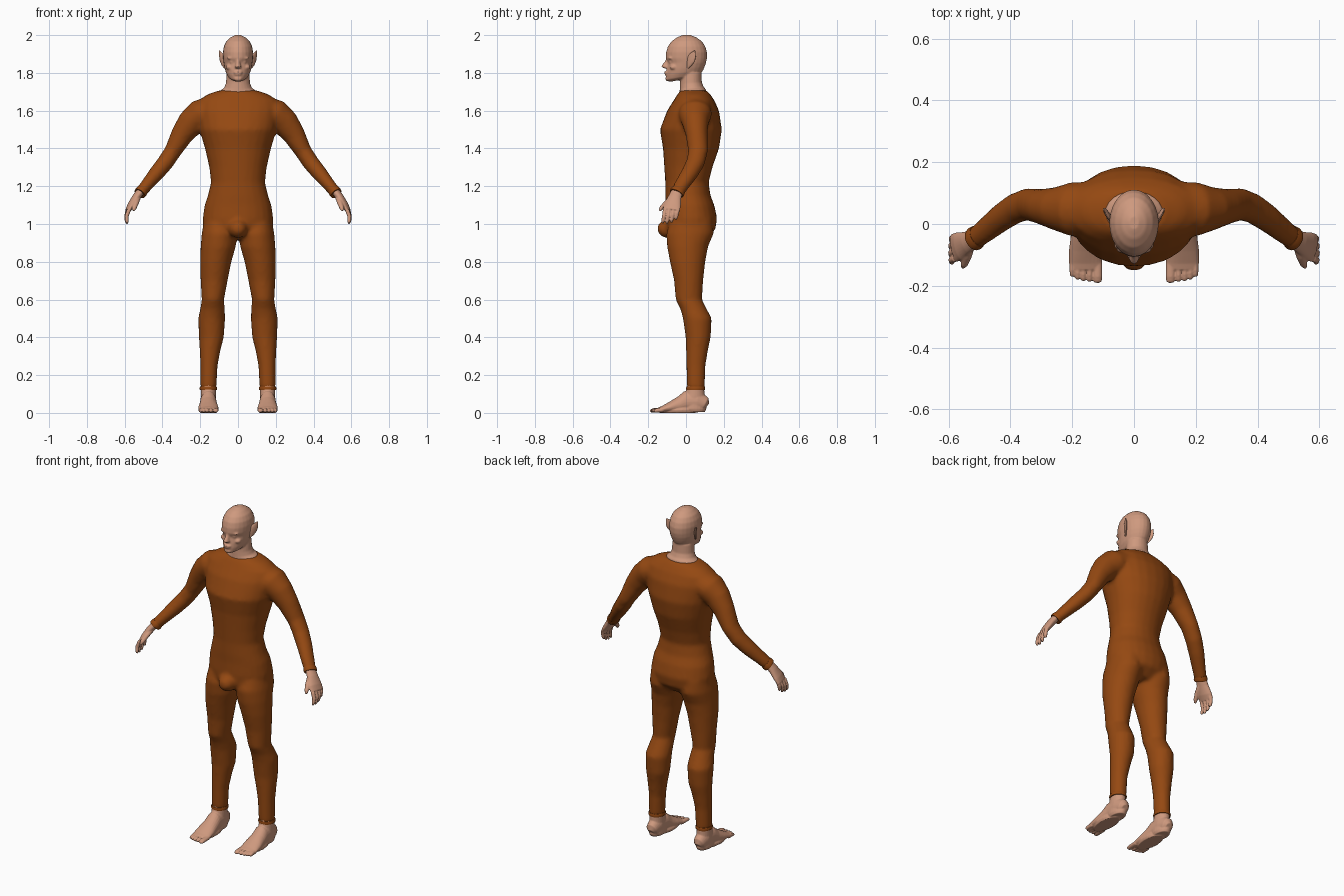
import bpy, bmesh, math
from mathutils import Vector as V

N = 24


def material(name, rgb):
    m = bpy.data.materials.new(name)
    m.diffuse_color = (*rgb, 1)
    return m


cloth = material("brown cloth", (0.30, 0.066, 0.006))
skin = material("skin", (0.62, 0.32, 0.21))


def spow(v, e):
    return math.copysign(abs(v) ** e, v)


def level(xc, w, yf, yb, zf, zb=None, p=2.0):
    """Near-horizontal oval ring; zf / zb are its front and back heights."""
    zb = zf if zb is None else zb
    out = []
    for i in range(N):
        a = math.tau * i / N
        u, v = spow(math.cos(a), 2 / p), spow(math.sin(a), 2 / p)
        out.append(V((xc + w * u, (yf + yb) / 2 + (yb - yf) / 2 * v,
                      zf + (zb - zf) * (v + 1) / 2)))
    return out


def tube(path, wide):
    """Rings square to a path of (x, y, z, thickness, width)."""
    pts, rings = [V(q[:3]) for q in path], []
    for k, q in enumerate(path):
        t = (pts[min(k + 1, len(pts) - 1)] - pts[max(k - 1, 0)]).normalized()
        n = t.cross(V(wide)).normalized()
        w = n.cross(t)
        rings.append([pts[k] + n * q[3] * math.cos(math.tau * i / N)
                      + w * q[4] * math.sin(math.tau * i / N) for i in range(N)])
    return rings


def blob(c, r):
    return [level(c[0], r[0] * math.sin(a), c[1] - r[1] * math.sin(a), c[1] + r[1] * math.sin(a),
                  c[2] + r[2] * math.cos(a)) for a in [math.pi * (k + .3) / 8.6 for k in range(9)]]


def flip(rings):
    return [[V((-p.x, p.y, p.z)) for p in r] for r in rings]


def build(name, parts, mat, voxel=0, smooth=2, mirror=False):
    """Loft every part, fuse them into one skin and mirror if wanted."""
    bm = bmesh.new()
    for rings in parts:
        vs = [[bm.verts.new(p) for p in r] for r in rings]
        for a, b in zip(vs, vs[1:]):
            for i in range(N):
                bm.faces.new((a[i], a[(i + 1) % N], b[(i + 1) % N], b[i]))
        bm.faces.new(vs[0])
        bm.faces.new(vs[-1])
    bmesh.ops.recalc_face_normals(bm, faces=bm.faces)
    for f in bm.faces:
        f.smooth = len(f.verts) == 4
    me = bpy.data.meshes.new(name)
    bm.to_mesh(me)
    bm.free()
    me.materials.append(mat)
    ob = bpy.data.objects.new(name, me)
    bpy.context.collection.objects.link(ob)
    if voxel:
        m = ob.modifiers.new("fuse", 'REMESH')
        m.mode, m.voxel_size, m.use_smooth_shade = 'VOXEL', voxel, True
        m = ob.modifiers.new("soften", 'SMOOTH')
        m.factor, m.iterations = 0.5, smooth
    if mirror:
        m = ob.modifiers.new("mirror", 'MIRROR')
        m.use_mirror_merge = False
    return ob


# Suit: torso (z, half width, front, back), legs, arms, groin
torso = [level(0, w, f, b, z, p=2.1) for z, w, f, b in [
    (.92, .12, -.06, .10), (.97, .185, -.105, .155), (1.03, .187, -.11, .165),
    (1.1, .177, -.108, .15), (1.15, .16, -.11, .13), (1.22, .143, -.11, .12),
    (1.3, .152, -.115, .14), (1.4, .175, -.122, .175), (1.5, .205, -.138, .19),
    (1.6, .22, -.10, .175), (1.655, .21, -.065, .15), (1.687, .16, -.045, .128),
    (1.707, .1, -.03, .11)]]
leg = [level((i + o) / 2, (o - i) / 2, f, b, z) for z, i, o, f, b in [
    (1.02, .02, .18, -.08, .14), (.95, .005, .192, -.105, .147), (.88, .012, .198, -.10, .117),
    (.8, .035, .201, -.085, .102), (.7, .055, .198, -.063, .091), (.6, .074, .192, -.055, .085),
    (.55, .07, .2, -.03, .11), (.5, .068, .211, -.016, .136), (.4, .075, .207, -.002, .131),
    (.33, .093, .203, 0, .116), (.25, .108, .199, .002, .103), (.13, .114, .199, .004, .099)]]
arm = tube([(.13, .05, 1.61, .07, .085), (.2, .048, 1.58, .08, .088), (.25, .05, 1.535, .073, .07),
            (.295, .056, 1.475, .06, .058), (.345, .064, 1.385, .045, .052),
            (.385, .05, 1.325, .044, .049), (.43, .02, 1.27, .041, .045),
            (.48, -.02, 1.21, .034, .04), (.515, -.047, 1.168, .03, .036)], (0, 1, 0))
groin = blob((0, -.095, .975), (.05, .058, .05))
build("suit", [torso, leg, flip(leg), arm, flip(arm), groin], cloth, .012, 3)

# Cuffs at ankles and wrists
ankle_cuff = [level(.157, r, .051 - r - .004, .051 + r + .004, z)
              for z, r in [(.122, .045), (.13, .047), (.14, .044)]]
wrist_cuff = tube([(.505, -.039, 1.18, .031, .037), (.514, -.046, 1.169, .034, .04),
                   (.52, -.051, 1.161, .032, .038)], (0, 1, 0))
build("cuffs", [ankle_cuff, wrist_cuff], cloth, mirror=True)

# Head: skull, neck and facial features
skull = [level(0, w, f, b, zf, zb) for zf, zb, w, f, b in [
    (1.752, 1.775, .028, -.085, .02), (1.763, 1.79, .05, -.106, .07),
    (1.79, 1.812, .064, -.107, .09), (1.82, 1.83, .071, -.103, .098),
    (1.853, 1.853, .076, -.096, .106), (1.878, 1.878, .079, -.107, .111),
    (1.91, 1.91, .08, -.105, .111), (1.94, 1.94, .075, -.096, .102),
    (1.967, 1.967, .062, -.077, .085), (1.988, 1.988, .04, -.048, .055),
    (2.0, 2.0, .016, -.018, .025)]]
neck = [level(0, w, f, b, zf, zb) for zf, zb, w, f, b in [
    (1.67, 1.69, .09, -.035, .105), (1.70, 1.712, .095, -.034, .106), (1.715, 1.725, .074, -.033, .094),
    (1.74, 1.75, .064, -.032, .084), (1.80, 1.80, .06, -.03, .082)]]
nose = [level(0, w, f, -.08, z) for z, w, f in [
    (1.88, .008, -.103), (1.86, .01, -.112), (1.842, .014, -.127),
    (1.833, .018, -.132), (1.824, .015, -.116)]]
face = [blob((0, -.101, 1.803), (.025, .015, .007)), blob((0, -.1, 1.792), (.022, .014, .006)),
        blob((0, -.098, 1.769), (.022, .011, .013))]
for s in (1, -1):
    face += [blob((.031 * s, -.078, 1.857), (.014, .013, .009)),
             blob((.033 * s, -.082, 1.878), (.025, .014, .007)),
             blob((.045 * s, -.066, 1.83), (.02, .02, .015))]
build("head", [skull, neck, nose] + face, skin, .005, 3)

# Pointed ears
ear = tube([(.07, .01, 1.826, .005, .005), (.078, .018, 1.848, .007, .017),
            (.083, .027, 1.873, .008, .025), (.09, .037, 1.895, .007, .019),
            (.098, .046, 1.917, .002, .003)], (.5, .85, 0))
build("ears", [ear], skin, mirror=True)

# Hands: palm, four fingers, thumb
across = V((0, .97, .2))
hand = [tube([(.505, -.038, 1.19, .02, .029), (.518, -.048, 1.17, .021, .031),
              (.54, -.06, 1.14, .021, .036), (.565, -.072, 1.10, .019, .046),
              (.582, -.078, 1.073, .013, .046)], across)]
for t, size in [(-.036, .92), (-.012, 1.02), (.012, 1), (.035, .85)]:
    base = V((.578, -.077, 1.08)) + across * t
    path = []
    for dx, dy, dz, r in [(0, 0, 0, .011), (.013, -.005, -.035, .0105), (.012, -.011, -.062, .0095),
                          (.008, -.013, -.075, .005)]:
        path.append((*(base + V((dx, dy, dz)) * size), r, r))
    hand.append(tube(path, across))
hand.append(tube([(.53, -.066, 1.145, .015, .017), (.54, -.105, 1.112, .013, .015),
                  (.549, -.13, 1.085, .011, .012), (.554, -.14, 1.07, .006, .006)], (1, 0, 0)))
build("hands", hand, skin, .0035, 2, True)

# Feet: sole and instep as slices along y, ankle, five toes
foot = [tube([(.157, y, (lo + hi) / 2, (hi - lo) / 2, w) for y, w, lo, hi in [
    (.11, .018, .015, .055), (.1, .034, .003, .085), (.06, .042, 0, .12), (.0, .043, 0, .115),
    (-.03, .046, 0, .088), (-.08, .053, 0, .06), (-.125, .054, 0, .036), (-.147, .048, .003, .028)]],
    (1, 0, 0)),
    [level(.157, w, f, b, z) for z, w, f, b in [
        (.004, .036, -.01, .1), (.02, .042, -.03, .108), (.06, .041, -.025, .106),
        (.1, .04, -.005, .098), (.15, .039, .008, .095)]],
    [level(.156, w, -.14, .05, z) for z, w in [(0, .044), (.015, .05), (.03, .043)]]]
for x, r, tip in [(.118, .0155, -.19), (.144, .0105, -.186), (.164, .01, -.184),
                  (.182, .01, -.179), (.199, .0095, -.17)]:
    foot.append(tube([(x, -.12, .016, .013, r), (x, tip + .02, .014, .011, r),
                      (x, tip + .005, .011, .009, r * .9), (x, tip, .01, .005, r * .5)], (1, 0, 0)))
build("feet", foot, skin, .0035, 2, True)
